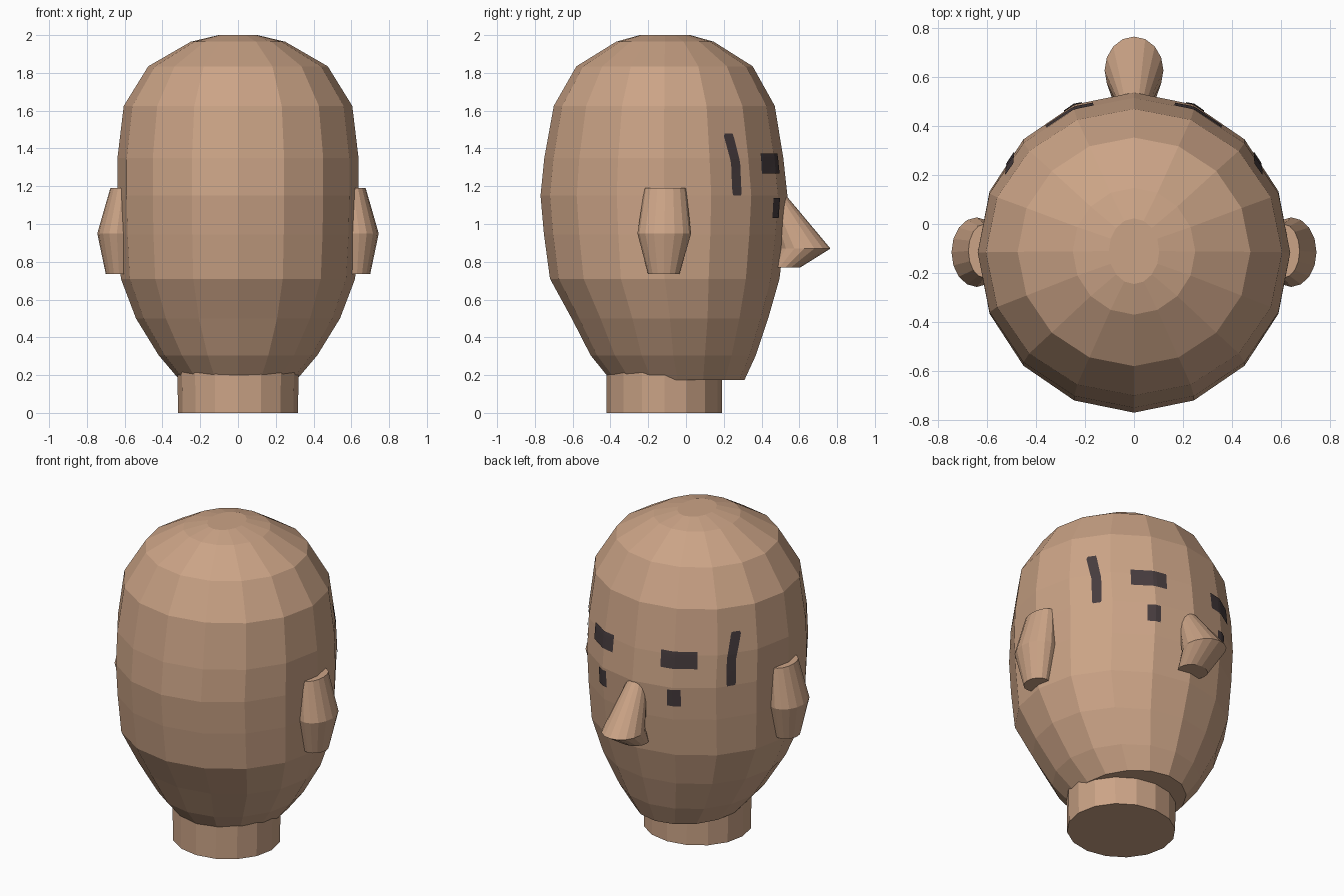
import bpy, bmesh, math
from mathutils import Vector
from mathutils.bvhtree import BVHTree

if "Cube" in bpy.data.objects:
    bpy.data.objects.remove(bpy.data.objects["Cube"])


def material(name, rgb):
    m = bpy.data.materials.new(name)
    m.diffuse_color = (*rgb, 1)
    m.use_nodes = True
    m.node_tree.nodes["Principled BSDF"].inputs["Base Color"].default_value = m.diffuse_color
    return m


skin = material("skin tan", (0.60, 0.37, 0.24))
dark = material("dark brown", (0.062, 0.045, 0.048))


def finish(name, bm, mat):
    me = bpy.data.meshes.new(name)
    bm.to_mesh(me)
    bm.free()
    me.materials.append(mat)
    ob = bpy.data.objects.new(name, me)
    bpy.context.collection.objects.link(ob)
    return ob


def loft(name, rings, n=16):
    """Stack of elliptical rings (z, cx, cy, rx, ry), capped at both ends."""
    bm = bmesh.new()
    loops = []
    for z, cx, cy, rx, ry in rings:
        loops.append([bm.verts.new((cx + rx * math.cos(2 * math.pi * i / n),
                                    cy + ry * math.sin(2 * math.pi * i / n), z))
                      for i in range(n)])
    for lo, hi in zip(loops, loops[1:]):
        for i in range(n):
            j = (i + 1) % n
            bm.faces.new((lo[i], lo[j], hi[j], hi[i]))
    bm.faces.new(loops[0][::-1])
    bm.faces.new(loops[-1])
    bmesh.ops.recalc_face_normals(bm, faces=bm.faces)
    return finish(name, bm, skin)


# Head: z, half width, back y, face y (the face looks toward +y)
profile = [(0.175, 0.31, -0.40, 0.31), (0.305, 0.42, -0.505, 0.37),
           (0.50, 0.54, -0.605, 0.435), (0.71, 0.62, -0.72, 0.495),
           (0.945, 0.633, -0.752, 0.522), (1.15, 0.638, -0.77, 0.537),
           (1.35, 0.638, -0.75, 0.515), (1.625, 0.605, -0.70, 0.47),
           (1.835, 0.475, -0.58, 0.353), (1.965, 0.25, -0.37, 0.147),
           (2.0, 0.103, -0.245, 0.023)]
head = loft("head", [(z, 0, (b + f) / 2, w, (f - b) / 2) for z, w, b, f in profile])

# Neck
loft("neck", [(0, 0, -0.115, 0.317, 0.305), (0.38, 0, -0.115, 0.325, 0.305)])

# Ears
for side, label in ((1, "right"), (-1, "left")):
    loft("ear_" + label, [(0.735, side * 0.63, -0.118, 0.07, 0.083),
                          (0.95, side * 0.642, -0.115, 0.103, 0.142),
                          (1.19, side * 0.61, -0.11, 0.066, 0.11)])

# Nose
loft("nose", [(0.77, 0, 0.525, 0.09, 0.08), (0.87, 0, 0.627, 0.12, 0.138),
              (1.165, 0, 0.468, 0.05, 0.05)])

# Painted patches: thin plates projected onto the head surface
bm = bmesh.new()
bm.from_mesh(head.data)
tree = BVHTree.FromBMesh(bm)
bm.free()


def on_head(angle, z, side):
    d = Vector((side * math.cos(math.radians(angle)), math.sin(math.radians(angle)), 0))
    hit = tree.ray_cast(Vector((0, -0.11, z)), d)[0]
    return hit + d * 0.005


def patch(name, rows, cols=10, steps=6):
    """rows: (z, start angle, end angle) going up; made on both sides."""
    bm = bmesh.new()
    fine = []
    for r0, r1 in zip(rows, rows[1:]):
        fine += [[a + (b - a) * k / steps for a, b in zip(r0, r1)] for k in range(steps)]
    fine.append(rows[-1])
    for side in (1, -1):
        grid = [[bm.verts.new(on_head(a0 + (a1 - a0) * i / cols, z, side))
                 for i in range(cols + 1)] for z, a0, a1 in fine]
        for lo, hi in zip(grid, grid[1:]):
            for i in range(cols):
                quad = (lo[i], lo[i + 1], hi[i + 1], hi[i])
                bm.faces.new(quad if side > 0 else quad[::-1])
    finish(name, bm, dark)


patch("eyebrows", [(1.268, 54.8, 74.5), (1.373, 54.8, 74.5)])
patch("eyes", [(1.033, 63.4, 70.6), (1.138, 63.4, 70.6)])
patch("sideburns", [(1.152, 34.8, 39.2), (1.165, 34.3, 39.5), (1.32, 33.9, 39.2),
                    (1.465, 30.6, 36.4), (1.48, 31.2, 35.8)])
